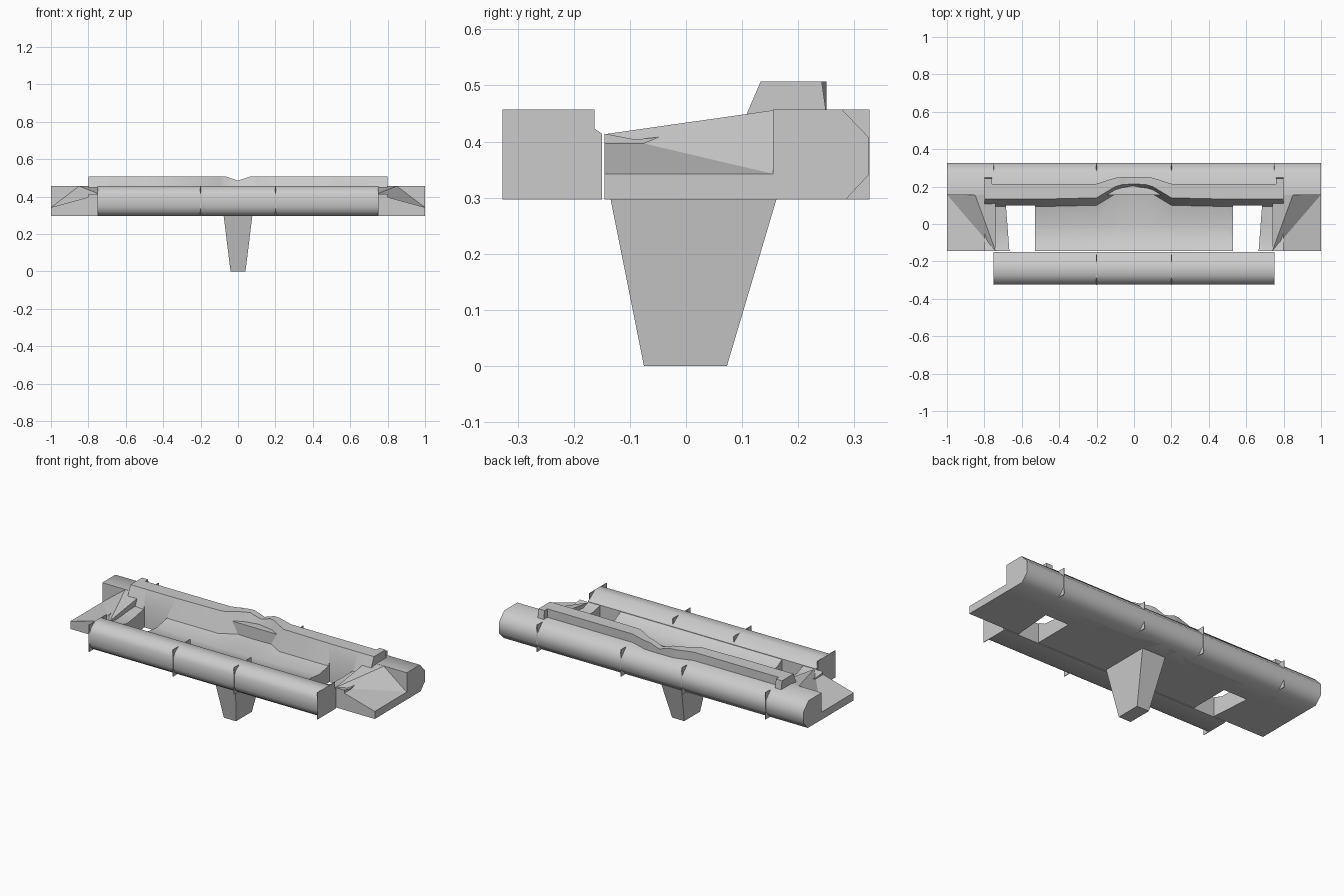
import bpy, bmesh

cube = bpy.data.objects.get("Cube")
if cube:
    bpy.data.objects.remove(cube, do_unlink=True)

grey = bpy.data.materials.new("light_grey")
grey.use_nodes = True
grey.diffuse_color = (0.6, 0.6, 0.6, 1)
grey.node_tree.nodes["Principled BSDF"].inputs["Base Color"].default_value = (0.6, 0.6, 0.6, 1)


def finish(name, bm, smooth=None):
    bmesh.ops.recalc_face_normals(bm, faces=bm.faces)
    mesh = bpy.data.meshes.new(name)
    bm.to_mesh(mesh)
    bm.free()
    mesh.materials.append(grey)
    obj = bpy.data.objects.new(name, mesh)
    bpy.context.collection.objects.link(obj)
    if smooth:
        shade(obj, smooth)
    return obj


def activate(obj):
    bpy.ops.object.select_all(action='DESELECT')
    obj.select_set(True)
    bpy.context.view_layer.objects.active = obj


def shade(obj, angle):
    activate(obj)
    bpy.ops.object.shade_smooth_by_angle(angle=angle)


def loft(name, rings, smooth=None):
    """Skin a series of matching closed rings and cap both ends."""
    bm = bmesh.new()
    loops = [[bm.verts.new(p) for p in ring] for ring in rings]
    n = len(loops[0])
    for a, b in zip(loops, loops[1:]):
        for i in range(n):
            j = (i + 1) % n
            bm.faces.new((a[i], a[j], b[j], b[i]))
    bm.faces.new(loops[0][::-1])
    bm.faces.new(loops[-1])
    return finish(name, bm, smooth)


def prism(name, profile, x0, x1, smooth=None):
    return loft(name, [[(x, y, z) for y, z in profile] for x in (x0, x1)], smooth)


# Long bars with rounded outer corners
low, high = 0.297, 0.457
front_profile = [(-0.275, high), (-0.213, high), (-0.15, 0.414), (-0.15, low),
                 (-0.285, low), (-0.31, 0.315), (-0.323, 0.345), (-0.323, 0.41), (-0.308, 0.435)]
rear_profile = [(0.155, high), (0.278, high), (0.325, 0.408), (0.325, 0.34),
                (0.285, low), (0.155, low)]
prism("front_bar", front_profile, -0.75, 0.75, 0.9)
prism("rear_bar", rear_profile, -1, 1, 0.9)

# Thin square ribs whose corners stand proud of the bars
for i, x in enumerate((-0.75, -0.2, 0.2, 0.75)):
    for name, y0, y1 in (("front_rib", -0.327, -0.163), ("rear_rib", 0.165, 0.327)):
        square = [(y0, low), (y1, low), (y1, high), (y0, high)]
        prism(f"{name}_{i + 1}", square, x - 0.002, x + 0.002)

# Dished deck rising into the rear ridge: x, dish height, ridge front, ridge back, ridge top
half = [(0, 0.365, 0.215, 0.25, 0.485), (0.065, 0.365, 0.21, 0.25, 0.507),
        (0.1, 0.365, 0.2, 0.247, 0.507), (0.2, 0.367, 0.14, 0.215, 0.507),
        (0.5, 0.375, 0.133, 0.215, 0.507), (0.7, 0.4, 0.133, 0.215, 0.507),
        (0.8, 0.413, 0.133, 0.215, 0.507)]
stations = [(-s[0], *s[1:]) for s in half[:0:-1]] + half
rings = []
for x, dish, front, back, top in stations:
    foot = front - 0.04
    section = [(-0.145, low), (-0.145, 0.414), (-0.09, (dish + 0.414) / 2 - 0.01),
               (0, dish), (foot, (dish + 0.414) / 2), (front, top),
               (back, top), (back, 0.42), (back, low)]
    rings.append([(x, y, z) for y, z in section])
deck = loft("deck", rings)

# Mirrored parts: deck openings, ridge end lugs and side wings
for side, label in ((1, "left"), (-1, "right")):
    outline = [(0.53, -0.16), (0.665, -0.16), (0.685, 0.1), (0.53, 0.1)]
    cutter = loft("opening_cutter", [[(side * x, y, z) for x, y in outline] for z in (0.2, 0.6)])
    cutter.hide_render = True
    cut = deck.modifiers.new("opening", 'BOOLEAN')
    cut.operation = 'DIFFERENCE'
    cut.solver = 'EXACT'
    cut.object = cutter
    activate(deck)
    bpy.ops.object.modifier_apply(modifier=cut.name)
    bpy.data.objects.remove(cutter, do_unlink=True)

    lug = [(0.205, 0.507), (0.242, 0.507), (0.25, 0.45), (0.205, 0.45)]
    prism(label + "_ridge_lug", lug, side * 0.76, side * 0.8)

    # Wing top folds along a diagonal and climbs to the rear bar
    bm = bmesh.new()
    plan = [(0.74, -0.145, 0.413), (1, -0.145, 0.342), (1, 0.157, 0.342),
            (0.85, 0.157, 0.456), (0.74, 0.157, 0.456)]
    tops = [bm.verts.new((side * x, y, z)) for x, y, z in plan]
    base = [bm.verts.new((side * x, y, low)) for x, y, z in plan]
    for tri in ((0, 1, 2), (0, 2, 3), (0, 3, 4)):
        bm.faces.new([tops[i] for i in tri])
    bm.faces.new(base[::-1])
    for i in range(5):
        j = (i + 1) % 5
        bm.faces.new((base[i], base[j], tops[j], tops[i]))
    finish(label + "_wing", bm)

shade(deck, 0.75)

# Tapered pedestal under the deck
loft("pedestal", [[(-w, y0, z), (w, y0, z), (w, y1, z), (-w, y1, z)]
                  for w, y0, y1, z in ((0.04, -0.075, 0.073, 0), (0.077, -0.135, 0.162, 0.3))])
